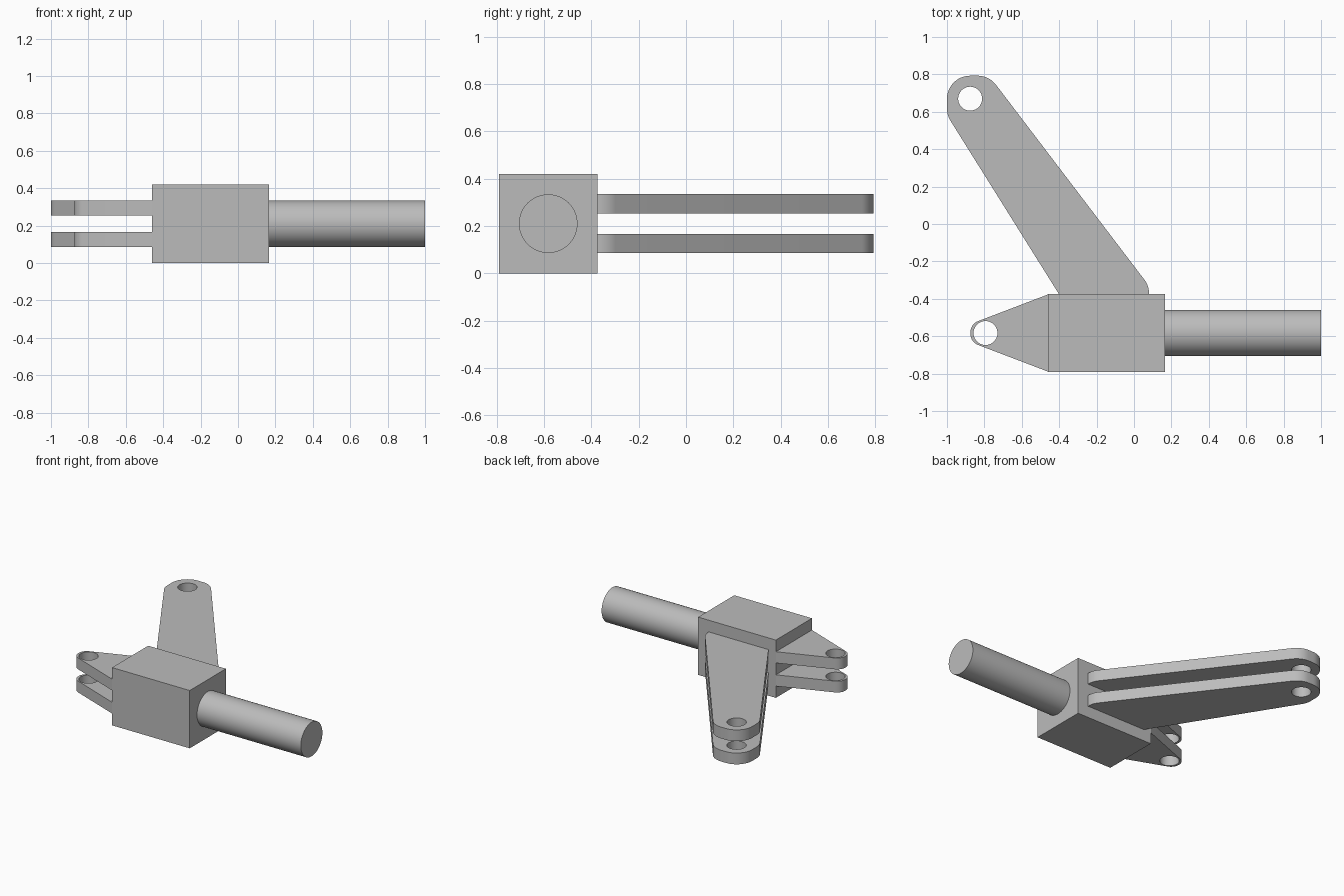
import bpy, bmesh
from math import radians, pi, tan
from mathutils import Vector, Matrix

cube = bpy.data.objects.get("Cube")
if cube:
    bpy.data.objects.remove(cube, do_unlink=True)

grey = bpy.data.materials.new("plain grey")
grey.use_nodes = True
grey.diffuse_color = (0.5, 0.5, 0.5, 1)
grey.node_tree.nodes["Principled BSDF"].inputs["Base Color"].default_value = (0.5, 0.5, 0.5, 1)


def make_object(name, bm):
    bmesh.ops.recalc_face_normals(bm, faces=bm.faces)
    mesh = bpy.data.meshes.new(name)
    bm.to_mesh(mesh)
    bm.free()
    mesh.materials.append(grey)
    obj = bpy.data.objects.new(name, mesh)
    bpy.context.collection.objects.link(obj)
    return obj


def activate(obj):
    bpy.ops.object.select_all(action='DESELECT')
    obj.select_set(True)
    bpy.context.view_layer.objects.active = obj


def smooth(obj):
    activate(obj)
    bpy.ops.object.shade_smooth_by_angle(angle=radians(30))


def cylinder(name, radius, length, matrix):
    bm = bmesh.new()
    bmesh.ops.create_cone(bm, cap_ends=True, segments=64, radius1=radius,
                          radius2=radius, depth=length, matrix=matrix)
    return make_object(name, bm)


def rounded(corners, steps=10):
    """Outline from (x, y, radius) corners, with tangent arcs at the corners."""
    points = []
    for i, (x, y, radius) in enumerate(corners):
        here = Vector((x, y))
        if not radius:
            points.append(here)
            continue
        to_prev = (Vector(corners[i - 1][:2]) - here).normalized()
        to_next = (Vector(corners[(i + 1) % len(corners)][:2]) - here).normalized()
        half = to_prev.angle(to_next) / 2
        start = here + to_prev * radius / tan(half)
        center = here + (to_prev + to_next).normalized() * (start - here).length \
            / (to_prev.dot((to_prev + to_next).normalized()))
        turn = (start - center).angle_signed(here + to_next * radius / tan(half) - center)
        for k in range(steps + 1):
            # angle_signed is clockwise, rotation matrices are counter-clockwise
            points.append(center + Matrix.Rotation(-turn * k / steps, 2) @ (start - center))
    return points


def plate(name, corners, hole, bottom, thickness):
    bm = bmesh.new()
    face = bm.faces.new([bm.verts.new((p.x, p.y, bottom)) for p in rounded(corners)])
    top = bmesh.ops.extrude_face_region(bm, geom=[face], use_keep_orig=True)["geom"]
    bmesh.ops.translate(bm, vec=(0, 0, thickness),
                        verts=[v for v in top if isinstance(v, bmesh.types.BMVert)])
    obj = make_object(name, bm)
    # Pin hole
    cutter = cylinder("hole_cutter", 0.064, 1, Matrix.Translation((*hole, bottom)))
    cutter.hide_render = True
    cut = obj.modifiers.new("pin_hole", 'BOOLEAN')
    cut.operation, cut.solver, cut.object = 'DIFFERENCE', 'EXACT', cutter
    activate(obj)
    bpy.ops.object.modifier_apply(modifier=cut.name)
    bpy.data.objects.remove(cutter, do_unlink=True)
    smooth(obj)


# Central block
bm = bmesh.new()
bmesh.ops.create_cube(bm, size=1, matrix=Matrix.Translation((-0.147, -0.583, 0.21))
                      @ Matrix.Diagonal((0.625, 0.415, 0.42, 1)))
make_object("block", bm)

# Round shaft
smooth(cylinder("shaft", 0.124, 0.85, Matrix.Translation((0.575, -0.583, 0.21))
                @ Matrix.Rotation(pi / 2, 4, 'Y')))

# Paired long arms and short tapered lugs
arm = [(-0.4, -0.377, 0), (0.08, -0.377, 0), (0.08, -0.33, 0.12),
       (-0.775, 0.793, 0.125), (-1, 0.793, 0.124), (-1, 0.582, 0.125)]
lug = [(-0.458, -0.376, 0), (-0.875, -0.535, 0.065),
       (-0.875, -0.631, 0.065), (-0.458, -0.79, 0)]
for level, bottom in (("lower", 0.085), ("upper", 0.253)):
    plate(level + "_arm", arm, (-0.876, 0.67), bottom, 0.082)
    plate(level + "_lug", lug, (-0.794, -0.583), bottom, 0.082)
